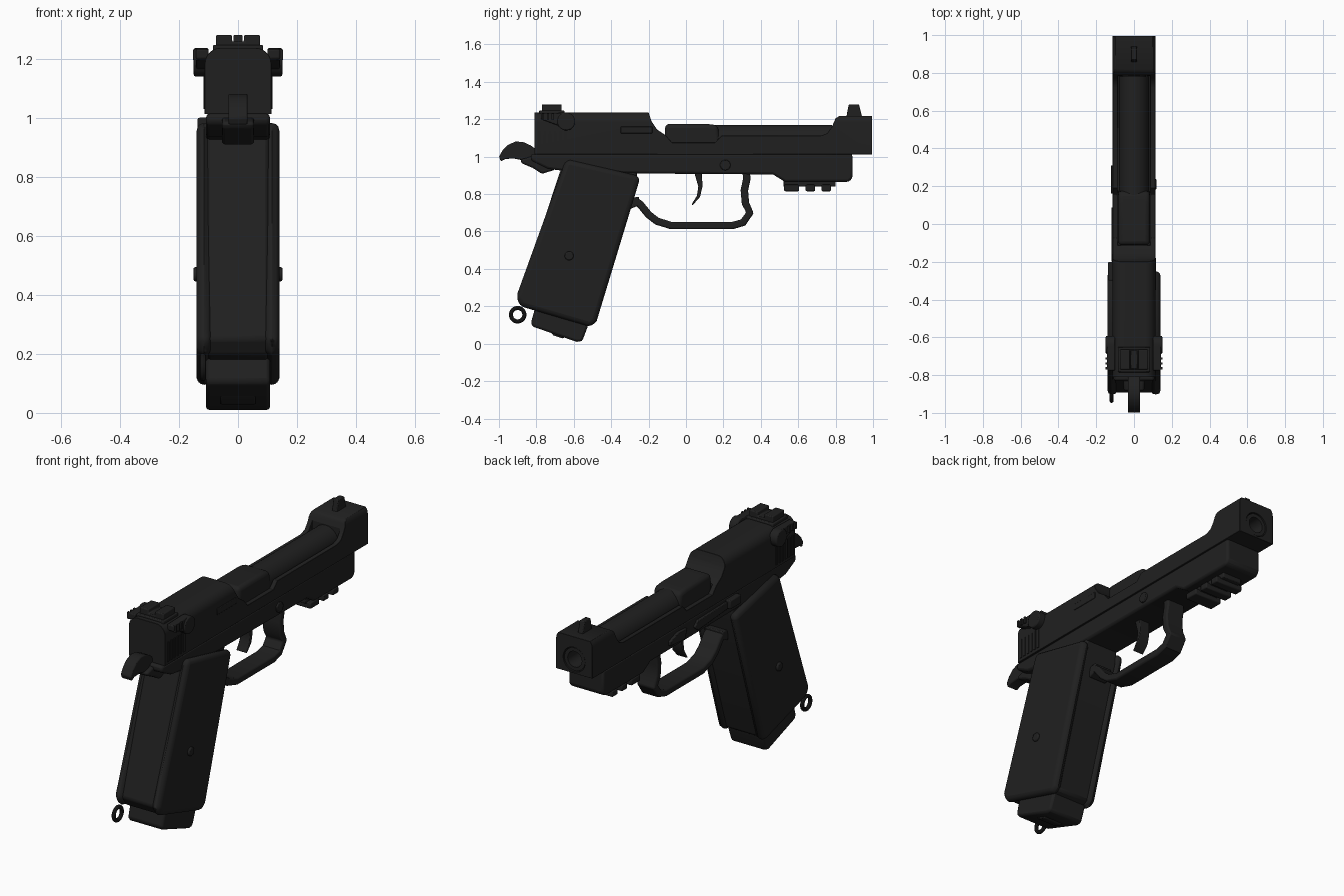
import bpy, bmesh, math
from mathutils import Vector, Matrix

if "Cube" in bpy.data.objects:
    bpy.data.objects.remove(bpy.data.objects["Cube"])

mat = bpy.data.materials.new("matte_black")
mat.diffuse_color = (0.0145, 0.0145, 0.0145, 1)
mat.use_nodes = True
mat.node_tree.nodes["Principled BSDF"].inputs["Base Color"].default_value = mat.diffuse_color


def finish(name, bm, bevel=0.0, seg=2):
    bmesh.ops.recalc_face_normals(bm, faces=bm.faces)
    me = bpy.data.meshes.new(name)
    bm.to_mesh(me)
    bm.free()
    ob = bpy.data.objects.new(name, me)
    bpy.context.collection.objects.link(ob)
    me.materials.append(mat)
    if bevel:
        add_bevel(ob, bevel, seg)
    smooth(ob)
    return ob


def add_bevel(ob, width, seg=2):
    m = ob.modifiers.new("bevel", 'BEVEL')
    m.width, m.segments, m.limit_method, m.angle_limit = width, seg, 'ANGLE', math.radians(40)


def smooth(ob):
    bpy.ops.object.select_all(action='DESELECT')
    ob.select_set(True)
    bpy.context.view_layer.objects.active = ob
    bpy.ops.object.shade_smooth_by_angle(angle=math.radians(35))


def prism(name, pts, a, b, axis='x', bevel=0.0, seg=2):
    """Extrude a side (y,z) outline along x, or an (x,z) outline along y."""
    bm = bmesh.new()
    put = (lambda p: (a, p[0], p[1])) if axis == 'x' else (lambda p: (p[0], a, p[1]))
    f = bm.faces.new([bm.verts.new(put(p)) for p in pts])
    r = bmesh.ops.extrude_face_region(bm, geom=[f])
    d = Vector((b - a, 0, 0)) if axis == 'x' else Vector((0, b - a, 0))
    bmesh.ops.translate(bm, vec=d, verts=[v for v in r['geom'] if isinstance(v, bmesh.types.BMVert)])
    return finish(name, bm, bevel, seg)


def block(name, x, y, z, bevel=0.0):
    return prism(name, [(y[0], z[0]), (y[1], z[0]), (y[1], z[1]), (y[0], z[1])], x[0], x[1], 'x', bevel)


def rod(name, c, r, length, axis='x', bevel=0.0, n=32):
    bm = bmesh.new()
    rot = Matrix.Rotation(math.pi / 2, 4, 'Y' if axis == 'x' else 'X')
    bmesh.ops.create_cone(bm, cap_ends=True, segments=n, radius1=r, radius2=r, depth=length,
                          matrix=Matrix.Translation(c) @ rot)
    return finish(name, bm, bevel)


def strip(path, t):
    """Outline of a bent bar of thickness t along a 2D path."""
    left, right = [], []
    for i, p in enumerate(path):
        q0, q1 = Vector(path[max(i - 1, 0)]), Vector(path[min(i + 1, len(path) - 1)])
        d = (q1 - q0).normalized()
        n = Vector((-d.y, d.x)) * t / 2
        left.append(tuple(Vector(p) + n))
        right.append(tuple(Vector(p) - n))
    return left + right[::-1]


def boolean(ob, cutter, op):
    m = ob.modifiers.new("bool", 'BOOLEAN')
    m.object, m.operation, m.solver = cutter, op, 'EXACT'
    bpy.ops.object.select_all(action='DESELECT')
    bpy.context.view_layer.objects.active = ob
    ob.select_set(True)
    bpy.ops.object.modifier_apply(modifier=m.name)
    bpy.data.objects.remove(cutter)


# slide: side outline intersected with a rounded section, then barrel channel and bore
slide = prism("slide", [(-.81, 1.012), (-.81, 1.237), (-.2, 1.237), (-.185, 1.19), (-.155, 1.145),
                        (-.11, 1.115), (-.075, 1.075), (.155, 1.075), (.19, 1.112), (.72, 1.112),
                        (.755, 1.125), (.78, 1.16), (.8, 1.205), (.82, 1.218), (.995, 1.218),
                        (.995, 1.012)], -.2, .2)
arc = [(.058 + .055 * math.cos(k * math.pi / 12), 1.182 + .055 * math.sin(k * math.pi / 12)) for k in range(7)]
section = [(.113, 1.0)] + arc + [(-x, z) for x, z in arc[::-1]] + [(-.113, 1.0)]
boolean(slide, prism("section", section, -1.2, 1.2, 'y'), 'INTERSECT')
boolean(slide, block("channel", (-.087, .087), (-.113, .785), (1.04, 1.4)), 'DIFFERENCE')
boolean(slide, rod("bore", (0, 1, 1.09), .068, .5, 'y'), 'DIFFERENCE')
add_bevel(slide, .006, 1)
smooth(slide)

# barrel with open muzzle, and its chamber hood
barrel = rod("barrel", (0, .34, 1.09), .079, .88, 'y')
muzzle = rod("muzzle", (0, .86, 1.09), .064, .26, 'y')
boolean(muzzle, rod("hole", (0, 1, 1.09), .044, .3, 'y'), 'DIFFERENCE')
smooth(muzzle)
prism("chamber_hood", [(-.112, 1.04), (-.112, 1.175), (.11, 1.175), (.17, 1.168), (.19, 1.04)],
      -.084, .084, 'x', .022, 3)
block("extractor", (.10, .117), (-.35, -.18), (1.125, 1.16), .003)

# frame and accessory rail
prism("frame", [(-.83, 1.014), (.89, 1.014), (.89, .885), (.87, .865), (.53, .865), (.465, .905),
                (-.25, .91), (-.62, .92), (-.74, .935), (-.83, .98)], -.108, .108, 'x', .012)
block("rail_base", (-.06, .06), (.52, .8), (.84, .88), .005)
for i, (a, b) in enumerate([(.525, .605), (.64, .69), (.725, .775)]):
    block(f"rail_tooth_{i}", (-.085, .085), (a, b), (.815, .85), .006)

# beavertail and hammer
prism("beavertail", [(-.7, 1.0), (-.83, 1.0), (-.885, .985), (-.88, .965), (-.82, .94), (-.77, .908),
                     (-.7, .93)], -.055, .055, 'x', .012)
prism("hammer", [(-.79, 1.03), (-.83, 1.06), (-.87, 1.078), (-.91, 1.081), (-.95, 1.064), (-.98, 1.035),
                 (-1.0, 1.0), (-.99, .975), (-.965, .988), (-.92, .99), (-.87, .98), (-.79, .96)],
      -.033, .033, 'x', .006)

# grip core, side panels, screws
prism("grip_core", [(-.645, 1.0), (-.26, .95), (-.265, .85), (-.495, .115), (-.53, .1), (-.86, .195),
                    (-.895, .25), (-.68, .9)], -.104, .104, 'x', .012)
panel = [(-.645, .978), (-.62, .982), (-.25, .897), (-.25, .87), (-.478, .12), (-.51, .09),
         (-.885, .2), (-.908, .25)]
for s, side in ((1, "right"), (-1, "left")):
    prism(f"grip_panel_{side}", panel, s * .09, s * .14, 'x', .025, 3)
    rod(f"grip_screw_{side}", (s * .138, -.625, .47), .024, .026, 'x', .006)
    # safety lever with ribbed thumb piece
    rod(f"safety_drum_{side}", (s * .125, -.64, 1.188), .048, .05, 'x', .006)
    prism(f"safety_lever_{side}", [(-.775, 1.232), (-.64, 1.236), (-.6, 1.17), (-.68, 1.165), (-.775, 1.2)],
          s * .1, s * .142, 'x', .005)
    for i in range(3):
        block(f"safety_rib_{side}_{i}", (s * .13, s * .152), (-.77 + i * .026, -.758 + i * .026), (1.195, 1.232))
    # raised grasping ribs at the rear of the slide
    for i in range(6):
        y = -.79 + i * .028
        block(f"slide_rib_{side}_{i}", (s * .10, s * .117), (y, y + .014), (1.03, 1.14))

# magazine base
prism("magazine_base", [(-.8, .23), (-.81, .18), (-.83, .107), (-.815, .09), (-.585, .01), (-.555, .013),
                        (-.528, .085), (-.515, .15)], -.109, .109, 'x', .012)
prism("magazine_pad", [(-.74, .085), (-.71, .045), (-.66, .028), (-.62, .05)], -.06, .06, 'x', .005)

# trigger guard and trigger
guard = [(-.28, .77), (-.245, .745), (-.2, .69), (-.155, .655), (-.08, .632), (.25, .632), (.305, .648),
         (.342, .7), (.318, .75), (.312, .82), (.325, .88), (.322, .92)]
prism("trigger_guard", strip(guard, .04), -.055, .055, 'x', .008)
prism("guard_root", [(-.3, .78), (-.25, .785), (-.25, .74), (-.3, .72)], -.055, .055, 'x', .005)
prism("trigger", [(.04, .93), (.085, .92), (.088, .84), (.075, .785), (.035, .74), (.03, .745),
                  (.058, .79), (.066, .84)], -.032, .032, 'x', .006)

# sights
prism("rear_sight", [(-.075, 1.22), (.075, 1.22), (.075, 1.28), (.02, 1.28), (.02, 1.258), (-.02, 1.258),
                     (-.02, 1.28), (-.075, 1.28)], -.77, -.665, 'y', .005)
block("rear_sight_base", (-.085, .085), (-.785, -.65), (1.215, 1.247), .005)
prism("front_sight", [(.855, 1.2), (.87, 1.28), (.925, 1.28), (.945, 1.2)], -.016, .016, 'x', .004)

# frame controls
rod("frame_pin", (.105, .21, .955), .028, .026, 'x', .004)
prism("slide_release", [(-.2, .99), (.06, .985), (.09, .955), (.06, .93), (-.2, .95)], -.12, -.1, 'x', .004)
block("slide_release_thumb", (-.137, -.1), (-.3, -.2), (.95, 1.0), .006)
prism("takedown_lever", [(.16, .98), (.24, .985), (.31, .96), (.31, .935), (.18, .925)], -.122, -.1, 'x', .004)

# lanyard ring on the left side
bpy.ops.mesh.primitive_torus_add(location=(-.119, -.9, .155), rotation=(0, math.pi / 2, 0), major_radius=.036,
                                 minor_radius=.011, major_segments=32, minor_segments=10)
ring = bpy.context.object
ring.name = "lanyard_ring"
ring.data.materials.append(mat)
smooth(ring)
